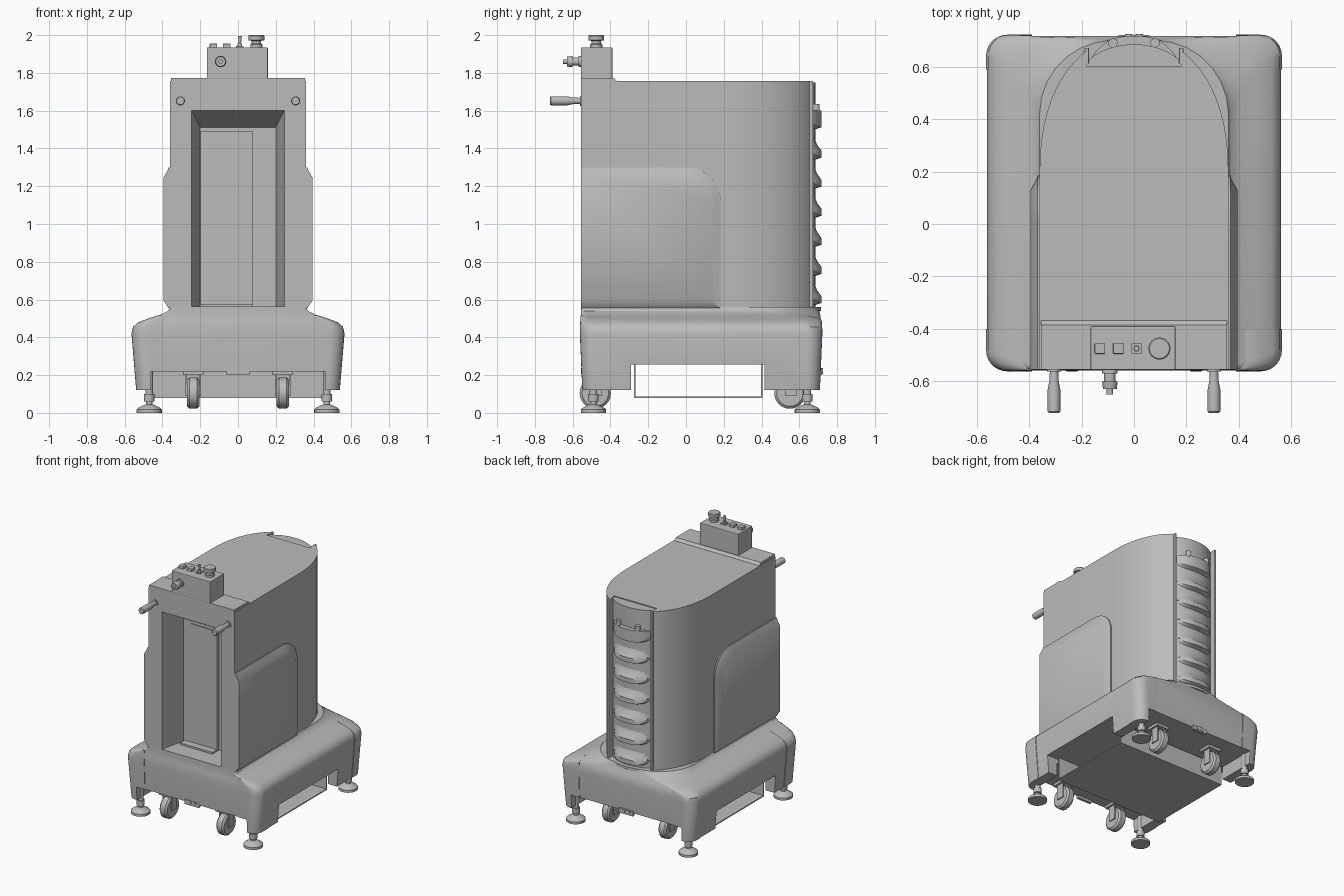
import bpy, bmesh, math
from mathutils import Vector, Matrix

old = bpy.data.objects.get("Cube")
if old:
    bpy.data.objects.remove(old, do_unlink=True)

grey = bpy.data.materials.new("plain grey")
grey.use_nodes = True
GREY = (0.5, 0.5, 0.5, 1)
grey.diffuse_color = GREY
grey.node_tree.nodes["Principled BSDF"].inputs["Base Color"].default_value = GREY


def finish(name, bm, smooth=False, bevel=0):
    bmesh.ops.recalc_face_normals(bm, faces=bm.faces)
    me = bpy.data.meshes.new(name)
    bm.to_mesh(me)
    bm.free()
    me.materials.append(grey)
    ob = bpy.data.objects.new(name, me)
    bpy.context.scene.collection.objects.link(ob)
    if bevel:
        m = ob.modifiers.new("bevel", 'BEVEL')
        m.width, m.segments = bevel, 2
    if smooth:
        shade(ob)
    return ob


def activate(ob):
    bpy.ops.object.select_all(action='DESELECT')
    ob.select_set(True)
    bpy.context.view_layer.objects.active = ob


def shade(ob):
    activate(ob)
    bpy.ops.object.shade_smooth_by_angle(angle=math.radians(35))


def boolean(ob, cutter, op='DIFFERENCE'):
    m = ob.modifiers.new("cut", 'BOOLEAN')
    m.object, m.operation, m.solver = cutter, op, 'EXACT'
    activate(ob)
    bpy.ops.object.modifier_apply(modifier=m.name)
    bpy.data.objects.remove(cutter, do_unlink=True)


def loft(name, rings, smooth=False, bevel=0):
    """Skin equal-length rings of points and cap both ends."""
    bm = bmesh.new()
    vs = [[bm.verts.new(p) for p in r] for r in rings]
    n = len(vs[0])
    for a, b in zip(vs, vs[1:]):
        for i in range(n):
            bm.faces.new((a[i], a[(i + 1) % n], b[(i + 1) % n], b[i]))
    bm.faces.new(vs[0])
    bm.faces.new(vs[-1])
    return finish(name, bm, smooth, bevel)


def box(name, lo, hi, bevel=0):
    bm = bmesh.new()
    bmesh.ops.create_cube(bm, size=1)
    for v in bm.verts:
        v.co = Vector([l + (c + 0.5) * (h - l) for l, h, c in zip(lo, hi, v.co)])
    return finish(name, bm, bevel=bevel)


def turned(name, loc, profile, axis='Z', n=24):
    """Lathe of (distance, radius) pairs along an axis from loc."""
    rot = {'Z': Matrix(), 'Y': Matrix.Rotation(math.pi / 2, 3, 'X'),
           'X': Matrix.Rotation(math.pi / 2, 3, 'Y')}[axis].to_3x3()
    rings = [[Vector(loc) + rot @ Vector((r * math.cos(t * math.tau / n), r * math.sin(t * math.tau / n), h))
              for t in range(n)] for h, r in profile]
    return loft(name, rings, True)


def arch_y(x, a, b):
    return 0.2 + b * max(0, 1 - (abs(x) / a) ** 2.2) ** (1 / 2.2)


def arch(name, a, b, y0, z0, z1):
    pts = [(-a, y0), (a, y0)]
    for i in range(33):
        x = a * math.cos(math.pi * i / 32)
        pts.append((x, arch_y(x, a, b)))
    return loft(name, [[(x, y, z) for x, y in pts] for z in (z0, z1)])


def round_rect(z, hx, y0, y1, rf, rb, grow):
    pts = []
    hx, y0, y1 = hx + grow, y0 - grow, y1 + grow
    for sx, yc, r, start in ((1, y0, rf, 270), (1, y1, rb, 0), (-1, y1, rb, 90), (-1, y0, rf, 180)):
        cx, cy = sx * (hx - r), yc + (r if yc == y0 else -r)
        for k in range(8):
            t = math.radians(start + 90 * k / 7)
            pts.append((cx + r * math.cos(t), cy + r * math.sin(t), z))
    return pts


# Base cover: flared skirt rising to the body
def base_shape(name, grow=0):
    sections = [(0.12, 0.535, -0.545, 0.705, 0.07, 0.07), (0.42, 0.56, -0.558, 0.718, 0.08, 0.08),
                (0.455, 0.552, -0.557, 0.717, 0.08, 0.08), (0.48, 0.525, -0.556, 0.715, 0.07, 0.1),
                (0.5, 0.47, -0.555, 0.713, 0.05, 0.14), (0.52, 0.41, -0.555, 0.71, 0.03, 0.2),
                (0.54, 0.37, -0.555, 0.705, 0.01, 0.25), (0.56, 0.36, -0.555, 0.7, 0.01, 0.28)]
    return loft(name, [round_rect(*s, grow) for s in sections])


def open_underside(ob):
    boolean(ob, box("cutter", (-0.46, -1, 0), (0.46, 1, 0.22)))
    boolean(ob, box("cutter", (-1, -0.29, 0), (1, 0.415, 0.255)))


base = base_shape("base_cover")
open_underside(base)
shade(base)

# Slightly proud corner bumpers
for side in (-1, 1):
    for label, y0, y1 in (("front", -0.7, -0.4), ("back", 0.59, 0.8)):
        bumper = base_shape(label + "_bumper", 0.004)
        x0, x1 = sorted((side * 0.39, side * 0.7))
        boolean(bumper, box("cutter", (x0, y0, 0.1), (x1, y1, 0.515)), 'INTERSECT')
        open_underside(bumper)
        shade(bumper)

# Open sleeve under the base
box("sleeve_floor", (-0.46, -0.275, 0.08), (0.46, 0.405, 0.088))
for y in (-0.275, 0.397):
    box("sleeve_wall", (-0.46, y, 0.08), (0.46, y + 0.008, 0.26))

# Main body shell with front alcove and back slot
body = arch("body_shell", 0.36, 0.515, -0.555, 0.54, 1.757)
alcove = [[(sx * hx, y, z) for sx, z in ((-1, 0.562), (1, 0.562), (1, top), (-1, top))]
          for y, hx, top in ((-0.6, 0.255, 1.61), (-0.555, 0.245, 1.6), (-0.34, 0.2, 1.51))]
boolean(body, loft("cutter", alcove))
boolean(body, box("cutter", (-0.18, 0.6, 0.56), (0.18, 0.8, 1.8)))
shade(body)
back_panel = arch("back_panel", 0.33, 0.485, 0.4, 0.55, 1.75)
shade(back_panel)

# Alcove door with slot handle and floor sill
box("alcove_door", (-0.2, -0.365, 0.57), (0.08, -0.33, 1.49), 0.003)
box("door_slot", (-0.14, -0.371, 1.46), (0.04, -0.36, 1.47))
box("alcove_sill", (-0.19, -0.42, 0.56), (0.08, -0.34, 0.575))

# Raised front deck across the top
loft("top_deck", [[(x, y, z) for y, z in ((-0.555, 1.75), (-0.555, 1.774), (-0.385, 1.774), (-0.36, 1.75))]
                  for x in (-0.355, 0.355)])


# Side panels with chamfered edge and rounded upper corner
def panel_outline(x, y1, z0, z1, r):
    pts = [(x, -0.555, z0), (x, y1, z0)]
    for k in range(13):
        t = math.pi / 2 * k / 12
        pts.append((x, y1 - r + r * math.cos(t), z1 - r + r * math.sin(t)))
    return pts + [(x, -0.555, z1)]


for side in (-1, 1):
    loft("side_panel", [panel_outline(side * x, y, z0, z1, r) for x, y, z0, z1, r in (
        (0.35, 0.185, 0.555, 1.3, 0.18), (0.368, 0.185, 0.555, 1.3, 0.18),
        (0.372, 0.17, 0.56, 1.285, 0.165), (0.395, 0.13, 0.597, 1.245, 0.125))], True)


# Louvre hoods on the back
def hood(name, z, height, half, flat_top=False):
    rings = []
    for i in range(17):
        x = half * (i / 8 - 1)
        t = max(0.02, 1 - abs(x / half) ** 4)
        y = arch_y(x, 0.33, 0.485) - 0.003
        out = y + 0.036 * t
        low = z + 0.04 * (1 - t)
        tip = (x, out, z + height) if flat_top else (x, y + 0.012 * t, low + (height - 0.03) * t)
        rings.append([(x, y, low), (x, out, low + 0.012), (x, out, low + 0.035 * t + 0.012),
                      tip, (x, y, z + height)])
    loft(name, rings, True)


for i in range(6):
    hood("louvre_hood", 0.57 + 0.154 * i, 0.11, 0.155)
hood("upper_hood", 1.5, 0.1, 0.165, True)
for side in (-1, 1):
    turned("shelf_bolt", (side * 0.08, 0.69, 1.59), [(0, 0.018), (0.045, 0.018)])
    box("back_edge_trim", (side * 0.18 - 0.008, 0.61, 0.56), (side * 0.18 + 0.008, 0.672, 1.757), 0.003)

# Push handles
for side in (-1, 1):
    turned("push_handle", (side * 0.305, -0.55, 1.652),
           [(0, 0.026), (0.012, 0.026), (0.012, 0.016), (0.05, 0.018), (0.08, 0.024),
            (0.165, 0.024), (0.17, 0.02)], 'Y')

# Control box with buttons, switch, stop knob and plug
box("control_box", (-0.165, -0.557, 1.77), (0.158, -0.39, 1.935), 0.004)
for x in (-0.13, -0.06):
    box("push_button", (x - 0.02, -0.495, 1.93), (x + 0.02, -0.455, 1.955), 0.003)
box("switch_plate", (-0.01, -0.495, 1.93), (0.03, -0.455, 1.942))
turned("toggle_switch", (0.01, -0.475, 1.935), [(0, 0.012), (0.02, 0.012), (0.02, 0.006), (0.06, 0.01)])
turned("stop_knob", (0.097, -0.475, 1.93),
       [(0, 0.032), (0.02, 0.032), (0.025, 0.026), (0.04, 0.026), (0.043, 0.042), (0.066, 0.042), (0.07, 0.038)])
turned("front_plug", (-0.092, -0.55, 1.86),
       [(0, 0.03), (0.02, 0.03), (0.02, 0.022), (0.05, 0.022), (0.05, 0.03), (0.08, 0.026),
        (0.08, 0.012), (0.1, 0.012)], 'Y')

# Levelling feet and swivel casters
for side in (-1, 1):
    for y in (-0.49, 0.642):
        turned("levelling_foot", (side * 0.47, y, 0),
               [(0, 0.067), (0.018, 0.067), (0.025, 0.06), (0.04, 0.032), (0.045, 0.018), (0.06, 0.018),
                (0.06, 0.028), (0.1, 0.028), (0.1, 0.02), (0.25, 0.02)])
    for y in (-0.48, 0.55):
        x = side * 0.237
        turned("caster_wheel", (x - 0.032, y, 0.105),
               [(0, 0.045), (0, 0.07), (0.012, 0.083), (0.052, 0.083), (0.064, 0.07), (0.064, 0.045)], 'X')
        box("caster_plate", (x - 0.055, y - 0.05, 0.2), (x + 0.055, y + 0.05, 0.225))
        for s in (-1, 1):
            box("caster_fork", (x + s * 0.036 - 0.004, y - 0.025, 0.09), (x + s * 0.036 + 0.004, y + 0.035, 0.21))

# Small sockets under the front and back edges
for y in (-0.553, 0.7):
    box("socket_block", (-0.06, y, 0.2), (0.06, y + 0.02, 0.235))
    for x in (-0.02, 0.02):
        turned("socket", (x, y + (0.02 if y > 0 else 0) + 0.004, 0.222), [(0, 0.015), (0.008, 0.015)], 'Y')
